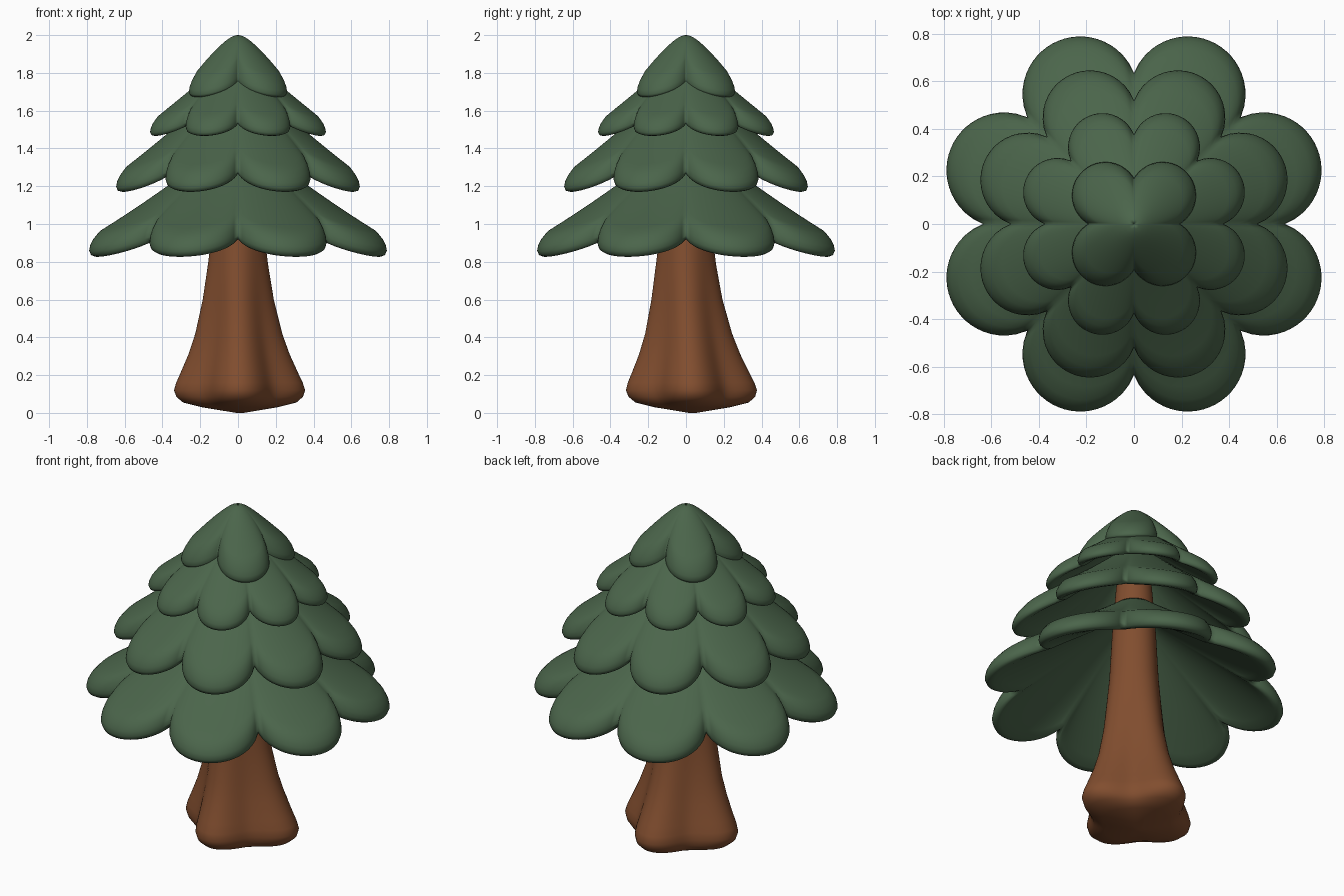
import bpy, bmesh
from math import sin, cos, pi, sqrt, tau

if "Cube" in bpy.data.objects:
    bpy.data.objects.remove(bpy.data.objects["Cube"])

SEG = 192


def material(name, rgb):
    m = bpy.data.materials.new(name)
    m.diffuse_color = (*rgb, 1)
    m.use_nodes = True
    m.node_tree.nodes["Principled BSDF"].inputs["Base Color"].default_value = m.diffuse_color
    return m


green = material("foliage_green", (0.07, 0.13, 0.07))
brown = material("bark_brown", (0.22, 0.075, 0.028))


def loft(name, rings, mat, closed=False):
    """Skin a list of rings; cap the ends, or join last ring to first."""
    bm = bmesh.new()
    loops = [[bm.verts.new(p) for p in ring] for ring in rings]
    pairs = list(zip(loops, loops[1:]))
    if closed:
        pairs.append((loops[-1], loops[0]))
    for a, b in pairs:
        for i in range(SEG):
            j = (i + 1) % SEG
            bm.faces.new((a[i], a[j], b[j], b[i]))
    if not closed:
        bm.faces.new(loops[0])
        bm.faces.new(loops[-1])
    bmesh.ops.recalc_face_normals(bm, faces=bm.faces)
    me = bpy.data.meshes.new(name)
    bm.to_mesh(me)
    bm.free()
    for p in me.polygons:
        p.use_smooth = True
    me.materials.append(mat)
    ob = bpy.data.objects.new(name, me)
    bpy.context.collection.objects.link(ob)
    return ob


def lobe_radius(a, count, dist, rad):
    """Outline of overlapping circles set around the centre."""
    step = tau / count
    phi = a % step - step / 2
    return dist * cos(phi) + sqrt(rad ** 2 - (dist * sin(phi)) ** 2)


def foliage(name, count, dist, rad, thick, inner, height):
    """Hollow scalloped skirt: outer slope, rounded rim, underside."""
    r_max = dist + rad
    edge = 0.45 * thick
    n = 12
    # each entry: (fraction of the way to the rim start, rim inset, drop)
    rim = [(0.18, 0.16), (0.05, 0.34), (0.0, 0.55), (0.08, 0.78), (0.24, 0.93)]
    steps = [("slope", i / n, 0) for i in range(n + 1)]
    steps += [("rim", i, d) for i, d in rim]
    steps += [("slope", i / n, 1) for i in range(n, -1, -1)]
    rings = []
    for kind, k, drop in steps:
        ring = []
        for s in range(SEG):
            a = tau * s / SEG
            R = lobe_radius(a, count, dist, rad)
            start = max(inner, 0.055) if drop == 1 else inner
            r = start + (R - edge - start) * k if kind == "slope" else R - thick * k
            crease = 0.12 * (1 - R / r_max) * (r / R) ** 4
            ring.append((r * cos(a), r * sin(a), height(r) - crease - thick * drop))
        rings.append(ring)
    return loft(name, rings, green, closed=True)


def slope(tip_r, tip_z, s, c):
    return lambda r: tip_z + s * (tip_r - r) + c * (tip_r - r) ** 2


# Four foliage tiers, bottom to top
foliage("foliage_bottom", 8, 0.59, 0.243, 0.115, 0.08, slope(0.833, 0.918, 0.547, 0.161))
foliage("foliage_lower_middle", 8, 0.483, 0.199, 0.105, 0.06, slope(0.682, 1.25, 0.70, 0.17))
foliage("foliage_upper_middle", 8, 0.348, 0.144, 0.085, 0.055, slope(0.492, 1.53, 0.74, 0.10))
foliage("foliage_top", 4, 0.17, 0.14, 0.09, 0.001,
        lambda r: 2.06 - sqrt(0.06 ** 2 + (1.03 * r) ** 2))

# Trunk: round above, flaring into four soft roots; (radius, root depth, z)
profile = [(0.02, 0, 0), (0.2, 0.02, 0.03), (0.3, 0.07, 0.055), (0.335, 0.09, 0.085),
           (0.347, 0.095, 0.12), (0.335, 0.09, 0.16), (0.312, 0.08, 0.21),
           (0.268, 0.06, 0.31), (0.23, 0.045, 0.42), (0.188, 0.025, 0.6),
           (0.16, 0.012, 0.78), (0.138, 0.005, 0.95), (0.115, 0, 1.3),
           (0.09, 0, 1.6), (0.07, 0, 1.8)]
trunk_rings = []
for r, depth, z in profile:
    shift = max(0, 1 - z / 0.7)
    ring = []
    for s in range(SEG):
        a = tau * s / SEG
        q = r - depth * (1 - cos(4 * a)) / 2
        ring.append((q * cos(a) + 0.01 * shift, q * sin(a) + 0.035 * shift, z))
    trunk_rings.append(ring)
loft("trunk", trunk_rings, brown)
